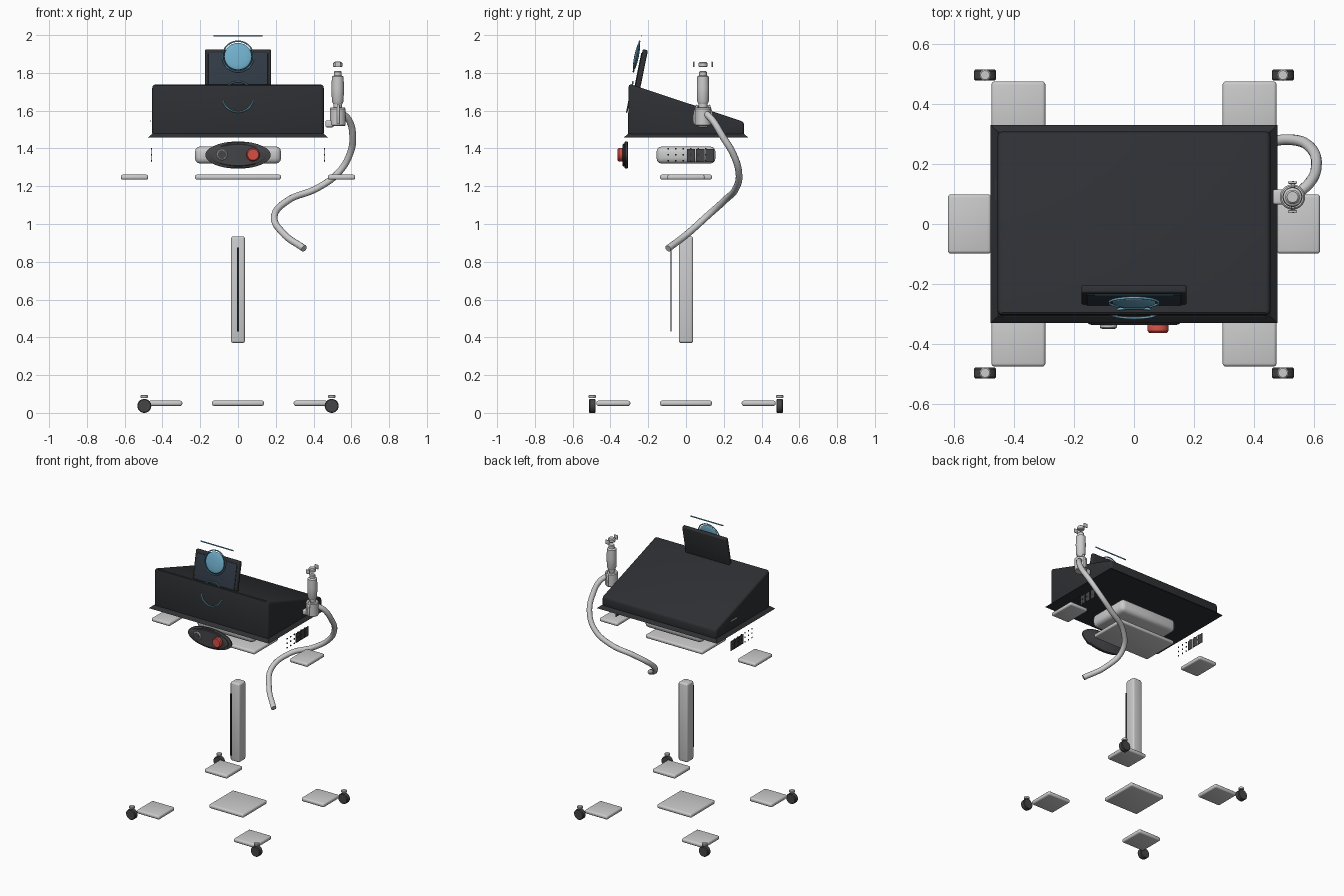
import bpy, bmesh, math
from mathutils import Matrix, Vector

if "Cube" in bpy.data.objects:
    bpy.data.objects.remove(bpy.data.objects["Cube"])


def mat(name, col):
    m = bpy.data.materials.new(name)
    m.diffuse_color = (*col, 1)
    m.use_nodes = True
    m.node_tree.nodes["Principled BSDF"].inputs["Base Color"].default_value = m.diffuse_color
    return m


DARK = mat("charcoal", (0.027, 0.029, 0.033))
RUBBER = mat("rubber", (0.06, 0.06, 0.065))
GLASS = mat("screen_glass", (0.03, 0.042, 0.06))
BLUE = mat("blue", (0.16, 0.43, 0.6))
RED = mat("red", (0.66, 0.08, 0.06))
TILT = math.radians(-11.5)


def finish(bm, name, m=None, loc=(0, 0, 0), rot=(0, 0, 0)):
    bmesh.ops.recalc_face_normals(bm, faces=bm.faces)
    me = bpy.data.meshes.new(name)
    bm.to_mesh(me)
    bm.free()
    ob = bpy.data.objects.new(name, me)
    bpy.context.collection.objects.link(ob)
    ob.location, ob.rotation_euler = loc, rot
    if m:
        me.materials.append(m)
    bpy.ops.object.select_all(action='DESELECT')
    ob.select_set(True)
    bpy.context.view_layer.objects.active = ob
    bpy.ops.object.shade_smooth_by_angle(angle=math.radians(35))
    return ob


def bevel(bm, w, seg=3):
    bmesh.ops.bevel(bm, geom=bm.edges[:], offset=w, segments=seg, profile=0.5, affect='EDGES')


def box(name, loc, size, w=0.0, m=None, rot=(0, 0, 0)):
    bm = bmesh.new()
    bmesh.ops.create_cube(bm, size=1)
    bmesh.ops.scale(bm, vec=size, verts=bm.verts)
    if w:
        bevel(bm, w)
    return finish(bm, name, m, loc, rot)


def lathe(name, loc, prof, m=None, rot=(0, 0, 0), n=32, sx=1.0):
    # revolve (radius, height) pairs about local z, capped at both ends
    bm = bmesh.new()
    rings = [[bm.verts.new((sx * r * math.cos(2 * math.pi * i / n), r * math.sin(2 * math.pi * i / n), z))
              for i in range(n)] for r, z in prof]
    for a, b in zip(rings, rings[1:]):
        for i in range(n):
            bm.faces.new((a[i], a[(i + 1) % n], b[(i + 1) % n], b[i]))
    bm.faces.new(rings[0])
    bm.faces.new(rings[-1])
    return finish(bm, name, m, loc, rot)


def tube(name, pts, r, m=None, cyclic=False):
    cu = bpy.data.curves.new(name, 'CURVE')
    cu.dimensions, cu.bevel_depth, cu.bevel_resolution = '3D', r, 4
    cu.use_fill_caps, cu.resolution_u = True, 10
    sp = cu.splines.new('BEZIER')
    sp.bezier_points.add(len(pts) - 1)
    for p, co in zip(sp.bezier_points, pts):
        p.co = co
        p.handle_left_type = p.handle_right_type = 'AUTO'
    sp.use_cyclic_u = cyclic
    ob = bpy.data.objects.new(name, cu)
    bpy.context.collection.objects.link(ob)
    if m:
        cu.materials.append(m)
    return ob


FRONT = (math.radians(90), 0, 0)   # local +z points to the front

# wedge-shaped console housing
bm = bmesh.new()
side = [(-0.308, 1.464), (0.308, 1.464), (0.308, 1.54), (-0.303, 1.743)]
f = bm.faces.new([bm.verts.new((-0.454, y, z)) for y, z in side])
ext = bmesh.ops.extrude_face_region(bm, geom=[f])
bmesh.ops.translate(bm, vec=(0.908, 0, 0), verts=[v for v in ext["geom"] if isinstance(v, bmesh.types.BMVert)])
bevel(bm, 0.016)
finish(bm, "console_housing", DARK)

# flared skirt under the housing
bm = bmesh.new()
bmesh.ops.create_cube(bm, size=1)
for v in bm.verts:
    x, y = (0.453, 0.307) if v.co.z > 0 else (0.478, 0.33)
    v.co = (math.copysign(x, v.co.x), math.copysign(y, v.co.y), 1.478 if v.co.z > 0 else 1.457)
finish(bm, "housing_skirt", DARK)

# tilted display and its glass
box("display_frame", (0, -0.24, 1.80), (0.35, 0.028, 0.25), 0.007, DARK, (TILT, 0, 0))
box("display_glass", (0, -0.255, 1.797), (0.315, 0.008, 0.22), 0.002, GLASS, (TILT, 0, 0))

# round blue lamp with rings, and a light strip above
bm = bmesh.new()
bmesh.ops.create_uvsphere(bm, u_segments=32, v_segments=16, radius=1)
bmesh.ops.scale(bm, vec=(0.073, 0.012, 0.073), verts=bm.verts)
finish(bm, "lamp_disc", BLUE, (0, -0.262, 1.887), (TILT, 0, 0))
for name, y, z in (("lamp_ring", -0.262, 1.887), ("lower_ring", -0.297, 1.673)):
    ring = [Matrix.Rotation(TILT, 3, 'X') @ Vector((0.082 * math.cos(a), 0, 0.082 * math.sin(a)))
            + Vector((0, y, z)) for a in [i * math.pi / 6 for i in range(12)]]
    tube(name, ring, 0.004, BLUE, True)
box("light_strip", (0, -0.236, 1.996), (0.26, 0.003, 0.008), 0, BLUE)

# rounded drive unit and plates below the console
box("under_unit", (0, 0, 1.365), (0.456, 0.312, 0.092), 0.03)
box("centre_tray", (0, 0, 1.248), (0.456, 0.275, 0.026), 0.01)

# side trays, vent plates and vent studs, mirrored
for s, tag in ((-1, "left"), (1, "right")):
    box(f"side_tray_{tag}", (s * 0.548, 0, 1.248), (0.144, 0.197, 0.026), 0.01)
    for i in range(3):
        box(f"vent_plate_{tag}", (s * 0.457, 0.026 + i * 0.05, 1.363), (0.003, 0.044, 0.068), 0, RUBBER)
    for i in range(6):
        for j in range(3):
            box(f"vent_stud_{tag}", (s * 0.458, -0.095 + i * 0.04, 1.334 + j * 0.032),
                (0.005, 0.008, 0.008), 0, DARK)
box("side_badge_plate", (-0.462, 0.115, 1.545), (0.003, 0.07, 0.012))

# oval control panel with two buttons
lathe("panel_rim", (0, -0.307, 1.365), [(0.068, 0), (0.072, 0.004), (0.072, 0.014), (0.067, 0.018)],
      RUBBER, FRONT, 48, 2.4)
lathe("panel_face", (0, -0.32, 1.365), [(0.06, 0), (0.06, 0.012), (0.056, 0.016)], RUBBER, FRONT, 48, 2.55)
lathe("stop_button", (0.08, -0.33, 1.367), [(0.031, 0), (0.035, 0.006), (0.035, 0.026), (0.029, 0.033)], RED, FRONT)
lathe("grey_button_ring", (-0.085, -0.33, 1.367), [(0.029, 0), (0.029, 0.014), (0.025, 0.018)], None, FRONT)
lathe("grey_button_cap", (-0.085, -0.33, 1.367), [(0.022, 0), (0.022, 0.02)], RUBBER, FRONT)

# column with front slot
box("column", (0, 0, 0.652), (0.074, 0.076, 0.564), 0.012)
box("column_slot", (0, -0.08, 0.653), (0.01, 0.004, 0.445), 0, DARK)

# base plates and casters
box("base_plate", (0, 0, 0.051), (0.275, 0.275, 0.028), 0.011)
for sx in (-1, 1):
    for sy in (-1, 1):
        box("foot_plate", (sx * 0.385, sy * 0.385, 0.051), (0.18, 0.18, 0.028), 0.011)
        p = (sx * 0.496, sy * 0.496)
        lathe("caster_wheel", (*p, 0.037), [(0.033, -0.018), (0.037, -0.013), (0.037, 0.013), (0.033, 0.018)],
              RUBBER, FRONT)
        lathe("caster_cap", (*p, 0.08), [(0.017, 0), (0.019, 0.003), (0.019, 0.012), (0.015, 0.015)])

# cable hose
tube("hose", [(0.35, -0.095, 0.87), (0.24, 0.01, 0.95), (0.192, 0.11, 1.04), (0.265, 0.205, 1.125),
              (0.42, 0.265, 1.19), (0.53, 0.28, 1.27), (0.592, 0.25, 1.37), (0.607, 0.19, 1.47),
              (0.587, 0.14, 1.55), (0.545, 0.1, 1.59)], 0.018)

# handset holder, handset and floating tip parts
c = (0.528, 0.09)
lathe("handset_holder", (*c, 0), [(0.038, 1.52), (0.042, 1.525), (0.042, 1.61), (0.037, 1.616)])
box("holder_bracket", (0.485, 0.09, 1.53), (0.045, 0.05, 0.036), 0.008)
lathe("handset_neck", (*c, 0), [(0.022, 1.60), (0.024, 1.645)])
lathe("handset_body", (*c, 0), [(0.024, 1.635), (0.031, 1.65), (0.033, 1.72), (0.031, 1.78), (0.02, 1.787),
                                (0.02, 1.805), (0.016, 1.81)])
lathe("handset_tip", (*c, 1.83), [(0.02, 0), (0.024, 0.005), (0.024, 0.022), (0.018, 0.028)])
for s in (-1, 1):
    box("tip_plate", (c[0], c[1] + s * 0.048, 1.845), (0.03, 0.008, 0.03), 0.003)
    tube("holder_prong", [(0.53, 0.09 + s * 0.045, 1.53), (0.53, 0.09 + s * 0.045, 1.58),
                          (0.53, 0.09 + s * 0.03, 1.63)], 0.007)
